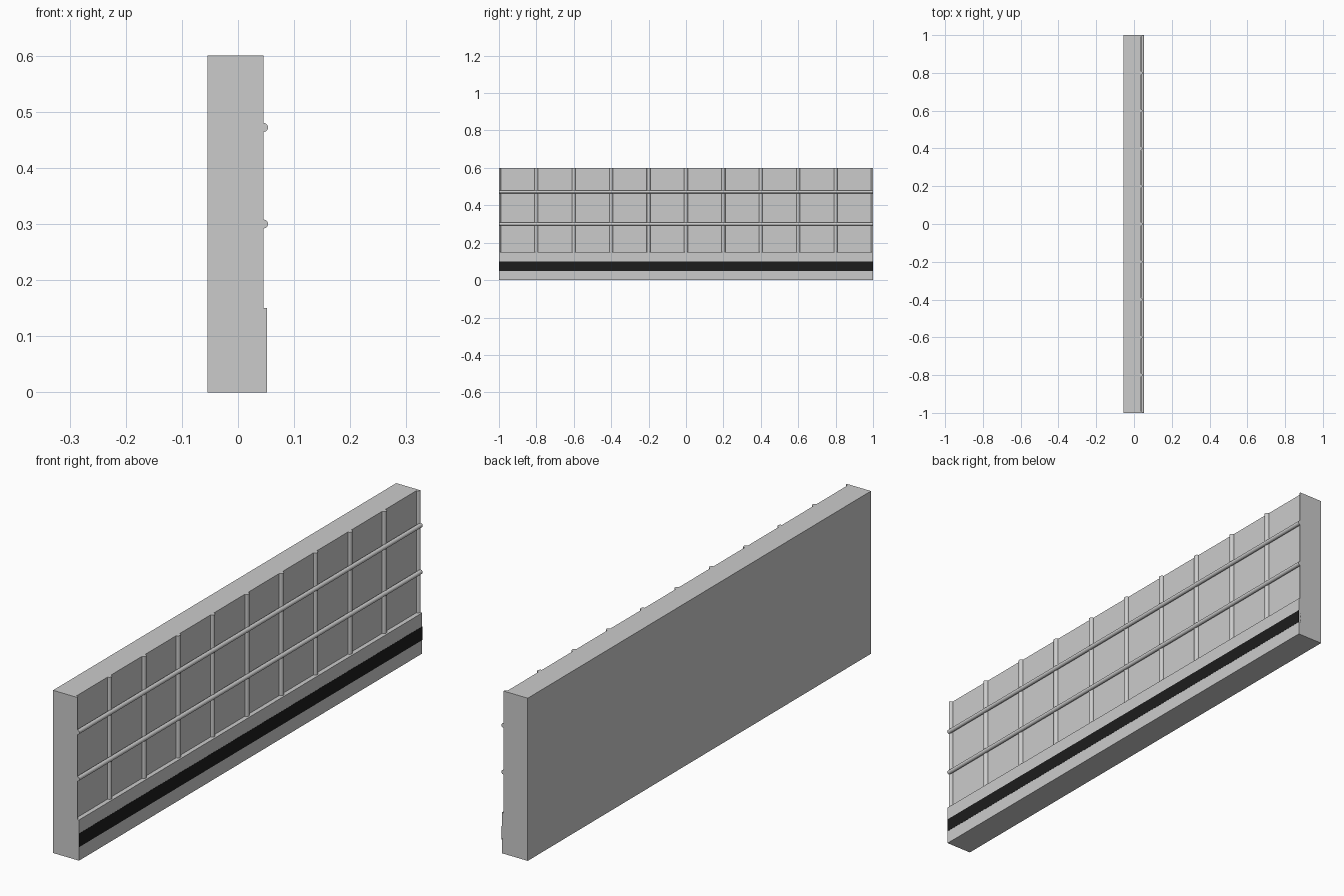
import bpy, bmesh, math
from mathutils import Vector

if "Cube" in bpy.data.objects:
    bpy.data.objects.remove(bpy.data.objects["Cube"])

WALL_X = 0.035      # front plane of the wall panel
LENGTH = 2.0


def finish(bm, name, smooth=False):
    bmesh.ops.recalc_face_normals(bm, faces=bm.faces)
    mesh = bpy.data.meshes.new(name)
    bm.to_mesh(mesh)
    bm.free()
    ob = bpy.data.objects.new(name, mesh)
    bpy.context.collection.objects.link(ob)
    if smooth:
        bpy.ops.object.select_all(action='DESELECT')
        ob.select_set(True)
        bpy.context.view_layer.objects.active = ob
        bpy.ops.object.shade_smooth_by_angle(angle=math.radians(35))
    return ob


def extrude_profile(name, points, direction, smooth=False):
    """Closed planar outline swept along a direction."""
    bm = bmesh.new()
    face = bm.faces.new([bm.verts.new(p) for p in points])
    res = bmesh.ops.extrude_face_region(bm, geom=[face], use_keep_orig=True)
    moved = [g for g in res['geom'] if isinstance(g, bmesh.types.BMVert)]
    bmesh.ops.translate(bm, verts=moved, vec=Vector(direction))
    return finish(bm, name, smooth)


def long_box(name, x0, x1, z0, z1):
    y = -LENGTH / 2
    pts = [(x0, y, z0), (x1, y, z0), (x1, y, z1), (x0, y, z1)]
    return extrude_profile(name, pts, (0, LENGTH, 0))


def batten(name, y, a0, a1, radius=0.01):
    """Upright rounded rib; the angle range trims the ribs at the wall ends."""
    n = max(4, round((a1 - a0) / 22.5))
    pts = []
    for i in range(n + 1):
        a = math.radians(a0 + (a1 - a0) * i / n)
        pts.append((WALL_X + radius * math.cos(a), y + radius * math.sin(a), 0.15))
    back = WALL_X - 0.003
    pts += [(back, pts[-1][1], 0.15), (back, pts[0][1], 0.15)]
    return extrude_profile(name, pts, (0, 0, 0.45), True)


# Wall slab and plinth
long_box("wall_panel", -0.0545, WALL_X, 0, 0.6)
long_box("plinth", WALL_X, 0.0515, 0, 0.15)

# Dark stripe along the plinth
stripe = long_box("plinth_stripe", 0.0445, 0.0521, 0.05, 0.10)
dark = bpy.data.materials.new("dark_stripe")
dark.diffuse_color = (0.012, 0.012, 0.012, 1)
dark.use_nodes = True
dark.node_tree.nodes["Principled BSDF"].inputs["Base Color"].default_value = dark.diffuse_color
stripe.data.materials.append(dark)

# Upright ribs every 0.2, halved at both ends
for i in range(11):
    y = -1 + 0.2 * i
    batten(f"upright_rib_{i}", y, 0 if i == 0 else -90, 0 if i == 10 else 90)

# Round horizontal rails
for i, z in enumerate((0.30, 0.472)):
    pts = [(0.0455 + 0.008 * math.cos(k * math.tau / 16), -LENGTH / 2,
            z + 0.008 * math.sin(k * math.tau / 16)) for k in range(16)]
    extrude_profile(f"horizontal_rail_{i}", pts, (0, LENGTH, 0), True)
